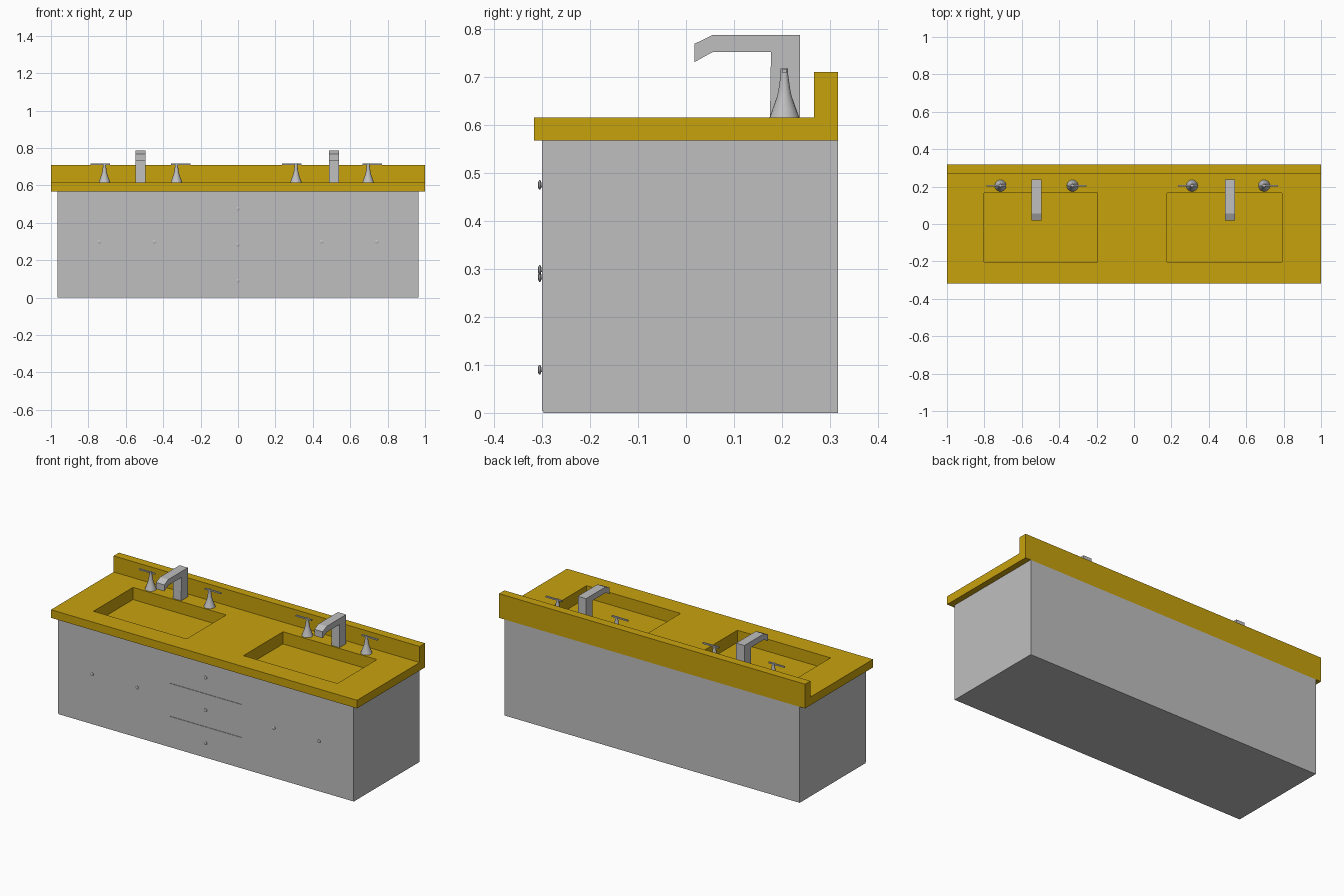
import bpy, bmesh, math
from mathutils import Matrix

if "Cube" in bpy.data.objects:
    bpy.data.objects.remove(bpy.data.objects["Cube"], do_unlink=True)


def material(name, rgb):
    m = bpy.data.materials.new(name)
    m.use_nodes = True
    m.diffuse_color = (*rgb, 1)
    m.node_tree.nodes["Principled BSDF"].inputs["Base Color"].default_value = (*rgb, 1)
    return m


GOLD = material("mustard countertop", (0.58, 0.36, 0.004))
GREY = material("light grey", (0.52, 0.52, 0.52))


def finish(name, bm, mat, smooth=False):
    bmesh.ops.recalc_face_normals(bm, faces=bm.faces)
    me = bpy.data.meshes.new(name)
    bm.to_mesh(me)
    bm.free()
    me.materials.append(mat)
    ob = bpy.data.objects.new(name, me)
    bpy.context.collection.objects.link(ob)
    if smooth:
        bpy.ops.object.select_all(action="DESELECT")
        ob.select_set(True)
        bpy.context.view_layer.objects.active = ob
        bpy.ops.object.shade_smooth_by_angle(angle=math.radians(40))
    return ob


def box(name, x, y, z, mat, open_top=False):
    bm = bmesh.new()
    bmesh.ops.create_cube(bm, size=1)
    for v in bm.verts:
        v.co = [r[0] if c < 0 else r[1] for c, r in zip(v.co, (x, y, z))]
    if open_top:
        bm.normal_update()
        top = [f for f in bm.faces if f.normal.z > 0.9]
        bmesh.ops.delete(bm, geom=top, context="FACES_ONLY")
    return finish(name, bm, mat)


def extrude_x(name, profile, x0, x1, mat):
    """Sweep a (y, z) side profile along x."""
    bm = bmesh.new()
    face = bm.faces.new([bm.verts.new((x0, y, z)) for y, z in profile])
    ext = bmesh.ops.extrude_face_region(bm, geom=[face])["geom"]
    moved = [v for v in ext if isinstance(v, bmesh.types.BMVert)]
    bmesh.ops.translate(bm, verts=moved, vec=(x1 - x0, 0, 0))
    return finish(name, bm, mat)


def lathe(name, profile, matrix, mat, segments=20):
    """Revolve an (r, z) profile about z and close both ends."""
    bm = bmesh.new()
    rings = [[bm.verts.new((r * math.cos(2 * math.pi * i / segments),
                            r * math.sin(2 * math.pi * i / segments), z))
              for i in range(segments)] for r, z in profile]
    for a, b in zip(rings, rings[1:]):
        for i in range(segments):
            j = (i + 1) % segments
            bm.faces.new((a[i], a[j], b[j], b[i]))
    bm.faces.new(rings[0])
    bm.faces.new(rings[-1])
    bm.transform(matrix)
    return finish(name, bm, mat, smooth=True)


# Cabinet: open under the counter so the basins can hang inside
UNDER, DECK = 0.567, 0.615
SIDE, FRONT, BACK = 0.965, -0.30, 0.317
box("cabinet", (-SIDE, SIDE), (FRONT + 0.003, BACK), (0, UNDER), GREY, open_top=True)

# Door panels and three drawers, separated by fine gaps
GAP = 0.002
for name, x0, x1 in (("right_doors", -SIDE, -0.234), ("left_doors", 0.234, SIDE)):
    box(name, (x0, x1), (FRONT, FRONT + 0.004), (0.005, UNDER), GREY)
for name, z0, z1 in (("bottom_drawer", 0.005, 0.185 - GAP),
                     ("middle_drawer", 0.185, 0.38 - GAP),
                     ("top_drawer", 0.38, UNDER)):
    box(name, (-0.234, 0.234), (FRONT, FRONT + 0.004), (z0, z1), GREY)

# Knobs
KNOB = [(0.005, 0), (0.005, 0.002), (0.010, 0.003), (0.010, 0.006), (0.006, 0.008)]
for x, z in ((-0.742, 0.298), (-0.447, 0.298), (0.447, 0.298), (0.742, 0.298),
             (0, 0.475), (0, 0.283), (0, 0.09)):
    turn = Matrix.Translation((x, FRONT, z)) @ Matrix.Rotation(math.pi / 2, 4, "X")
    lathe("knob", KNOB, turn, GREY, 12)

# Countertop with backsplash
counter = extrude_x("countertop", [(-BACK, UNDER), (BACK, UNDER), (BACK, 0.71),
                                   (0.267, 0.71), (0.267, DECK), (-BACK, DECK)],
                    -1, 1, GOLD)

# Basins: cut through the counter, then close with a shallow tray
BASIN_Y = (-0.202, 0.167)
for name, x in (("right_basin", (-0.803, -0.194)), ("left_basin", (0.177, 0.791))):
    cutter = box("basin_cutter", x, BASIN_Y, (UNDER - 0.05, DECK + 0.05), GOLD)
    cutter.hide_render = True
    mod = counter.modifiers.new("basin_hole", "BOOLEAN")
    mod.operation, mod.solver, mod.object = "DIFFERENCE", "EXACT", cutter
    bpy.context.view_layer.objects.active = counter
    bpy.ops.object.modifier_apply(modifier=mod.name)
    bpy.data.objects.remove(cutter, do_unlink=True)
    box(name, x, BASIN_Y, (0.543, UNDER), GOLD, open_top=True)

# Faucets: square post with an angled spout
SPOUT = [(0.175, DECK), (0.237, DECK), (0.237, 0.787), (0.055, 0.787),
         (0.018, 0.769), (0.018, 0.731), (0.056, 0.752), (0.177, 0.752)]
for name, x in (("right_faucet", -0.521), ("left_faucet", 0.514)):
    extrude_x(name, SPOUT, x - 0.027, x + 0.027, GREY)

# Handles: flared stems with thin outward levers
STEM = [(0.031, 0), (0.025, 0.017), (0.015, 0.045), (0.012, 0.06),
        (0.008, 0.088), (0.008, 0.102)]
for x, out in ((-0.714, -1), (-0.329, 1), (0.31, -1), (0.696, 1)):
    lathe("handle_stem", STEM, Matrix.Translation((x, 0.205, DECK)), GREY)
    ends = sorted((x - out * 0.03, x + out * 0.075))
    box("handle_lever", ends, (0.201, 0.209), (0.708, 0.716), GREY)
